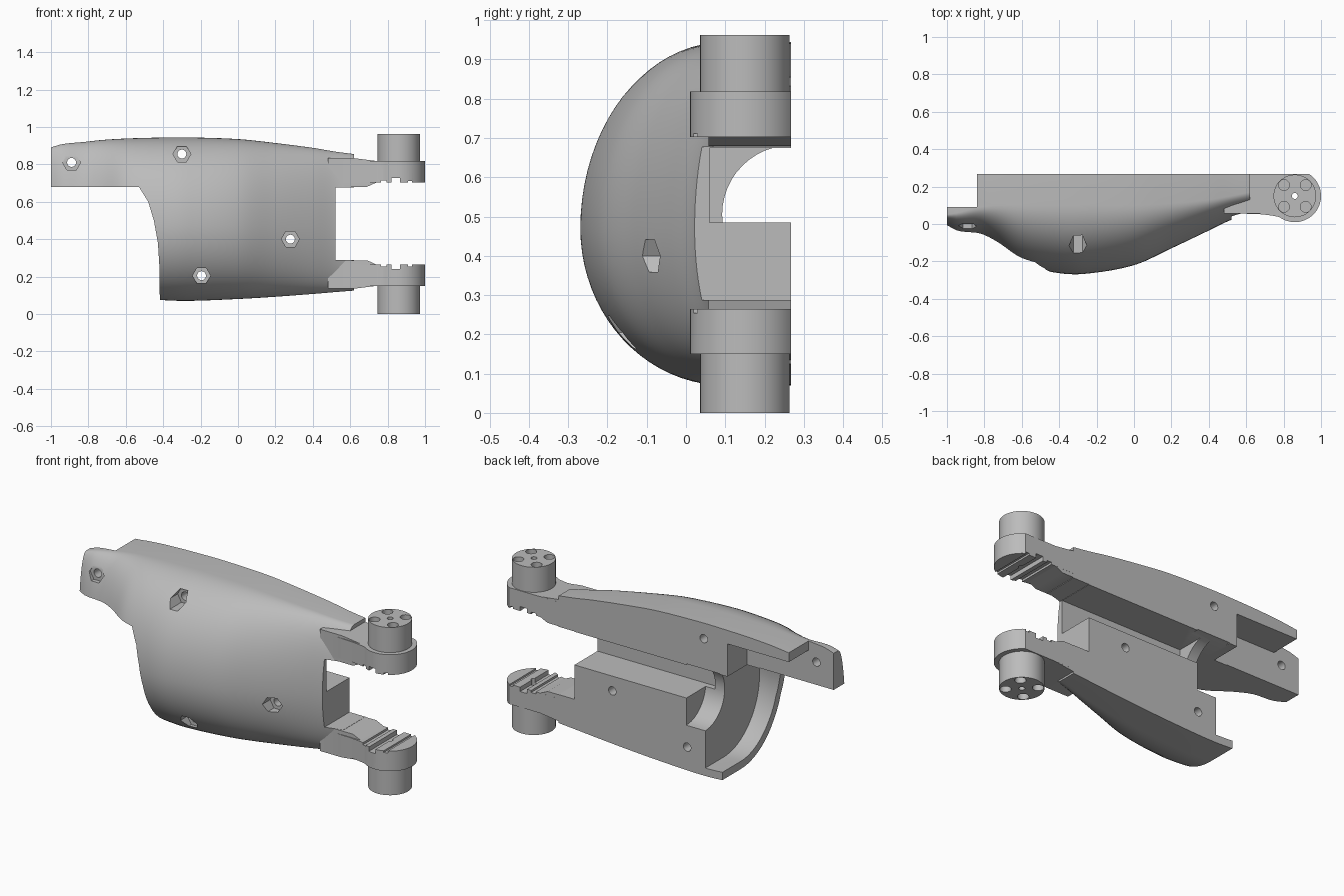
import bpy, bmesh
from math import cos, sin, pi
from mathutils import Vector

if "Cube" in bpy.data.objects:
    bpy.data.objects.remove(bpy.data.objects["Cube"])

grey = bpy.data.materials.new("plain_grey")
grey.use_nodes = True
grey.diffuse_color = (0.5, 0.5, 0.5, 1)
grey.node_tree.nodes["Principled BSDF"].inputs["Base Color"].default_value = (0.5, 0.5, 0.5, 1)

BACK = 0.268
MID_Z = 0.47


def finish(name, bm):
    bmesh.ops.recalc_face_normals(bm, faces=bm.faces[:])
    mesh = bpy.data.meshes.new(name)
    bm.to_mesh(mesh)
    bm.free()
    obj = bpy.data.objects.new(name, mesh)
    bpy.context.collection.objects.link(obj)
    mesh.materials.append(grey)
    return obj


def loft(name, rings):
    """Closed solid through rings that share a point count."""
    bm = bmesh.new()
    loops = [[bm.verts.new(p) for p in ring] for ring in rings]
    n = len(loops[0])
    for a, b in zip(loops, loops[1:]):
        for i in range(n):
            j = (i + 1) % n
            bm.faces.new((a[i], a[j], b[j], b[i]))
    bm.faces.new(loops[0])
    bm.faces.new(loops[-1])
    return finish(name, bm)


def box(name, x, y, z):
    ring = lambda px: [(px, y[0], z[0]), (px, y[1], z[0]), (px, y[1], z[1]), (px, y[0], z[1])]
    return loft(name, [ring(x[0]), ring(x[1])])


def rod(name, axis, centre, r, lo, hi, sides=32, turn=0.0):
    """Prism along axis; centre holds the other two coordinates in order."""
    rings = []
    for h in (lo, hi):
        ring = []
        for i in range(sides):
            a = 2 * pi * i / sides + turn
            p = [centre[0] + r * cos(a), centre[1] + r * sin(a)]
            p.insert("xyz".index(axis), h)
            ring.append(p)
        rings.append(ring)
    return loft(name, rings)


def combine(obj, tools, operation="DIFFERENCE"):
    bpy.context.view_layer.objects.active = obj
    for tool in tools:
        mod = obj.modifiers.new("cut", "BOOLEAN")
        mod.operation = operation
        mod.solver = "EXACT"
        mod.object = tool
        bpy.ops.object.modifier_apply(modifier=mod.name)
        bpy.data.objects.remove(tool)


def smooth(obj, degrees=30):
    bpy.ops.object.select_all(action="DESELECT")
    obj.select_set(True)
    bpy.context.view_layer.objects.active = obj
    bpy.ops.object.shade_smooth_by_angle(angle=degrees * pi / 180)


# Body stations: x, front y, y where the curve ends, bottom z, top z
stations = [Vector(s) for s in (
    (-1.0, -0.015, 0.05, 0.15, 0.89), (-0.94, -0.05, 0.06, 0.15, 0.908),
    (-0.82, -0.07, 0.09, 0.12, 0.92), (-0.73, -0.12, 0.1, 0.1, 0.93),
    (-0.6, -0.215, 0.1, 0.09, 0.938), (-0.42, -0.26, 0.1, 0.075, 0.943),
    (-0.27, -0.267, 0.1, 0.07, 0.944), (0.0, -0.22, 0.1, 0.08, 0.935),
    (0.2, -0.13, 0.11, 0.092, 0.914), (0.4, -0.035, 0.13, 0.107, 0.888),
    (0.52, 0.022, 0.15, 0.117, 0.868), (0.62, 0.05, 0.17, 0.125, 0.855))]


def station(x):
    """Smooth interpolation between the listed stations."""
    k = max(i for i in range(len(stations) - 1) if stations[i][0] <= x + 1e-6)
    a, b = stations[k], stations[k + 1]
    before, after = stations[max(k - 1, 0)], stations[min(k + 2, len(stations) - 1)]
    w = b[0] - a[0]
    t = (x - a[0]) / w
    ma = (b - before) * (w / (b[0] - before[0]))
    mb = (after - a) * (w / (after[0] - a[0]))
    return (a * (2 * t**3 - 3 * t**2 + 1) + ma * (t**3 - 2 * t**2 + t)
            + b * (3 * t**2 - 2 * t**3) + mb * (t**3 - t**2))


def section(x, wall=0.0, back=BACK, ceiling=9.0):
    _, front, end, low, high = station(x)
    ring = [(x, back, low + wall)]
    for i in range(41):
        a = -pi / 2 + pi * i / 40
        rz = (high if a > 0 else 2 * MID_Z - low) - MID_Z - wall
        ring.append((x, end - (end - front - wall) * cos(a), min(MID_Z + rz * sin(a), ceiling)))
    ring.append((x, back, min(high - wall, ceiling)))
    return ring


# Curved body
body = loft("forearm_shell", [section(-1 + 1.62 * i / 64) for i in range(65)])

# Lower end cut away, leaving the upper tail
outline = ((-1.2, 0.68), (-0.53, 0.68), (-0.48, 0.6), (-0.45, 0.5),
           (-0.428, 0.38), (-0.42, 0.25), (-0.415, -0.2), (-1.2, -0.2))
end_cut = loft("end_cut", [[(x, y, z) for x, z in outline] for y in (-0.6, 0.6)])
cavity = loft("cavity", [section(-0.65 + 0.34 * i / 12, 0.045, 0.4, 0.677) for i in range(13)])
combine(body, [
    end_cut,
    cavity,
    rod("wrist_bore", "x", (BACK, 0.505), 0.176, -0.4, -0.19, 48),
    box("back_channel", (-0.25, 0.8), (0.06, 0.5), (0.485, 0.675)),
    box("fork_gap", (0.52, 0.9), (-0.5, 0.5), (0.288, 0.677)),
    box("tail_pocket", (-1.2, -0.45), (0.09, 0.5), (0.5, 0.865)),
    box("tail_step", (-1.2, -0.84), (0.09, 0.5), (0.5, 1.2)),
])

# Screw holes with hexagonal recesses: x, z, recess floor y
for x, z, floor in ((-0.89, 0.81, 0.0), (-0.3, 0.855, -0.05),
                    (-0.195, 0.205, -0.11), (0.28, 0.4, -0.04)):
    combine(body, [rod("hex_recess", "y", (x, z), 0.048, -0.6, floor, 6),
                   rod("screw_hole", "y", (x, z), 0.024, -0.6, 0.6, 16)])
smooth(body)

# Fork arms with round ends, bearing knobs and grooved inner faces
cx, cy, r = 0.86, 0.15, 0.14


def arm_outline(z):
    pts = [(0.5, BACK), (0.5, 0.07), (0.6, 0.055), (0.68, 0.052), (0.74, 0.045)]
    pts += [(cx + r * cos(a), min(cy + r * sin(a), BACK))
            for a in (-2.2 + (2.2 + 1.0) * i / 28 for i in range(29))]
    return [(x, y, z) for x, y in pts]


def build_arm(name, inner, outer, tip):
    up = 1 if tip > outer else -1
    arm = loft(name + "_arm", [arm_outline(inner), arm_outline(outer)])
    root_profile = ((0.48, inner - up * 0.022), (0.69, inner - up * 0.022),
                    (0.76, inner + up * 0.01), (0.74, outer), (0.62, outer + up * 0.015),
                    (0.48, outer + up * 0.015))
    root = loft("root", [[(x, y, z) for x, z in root_profile] for y in (0.057, BACK - 0.0005)])
    combine(arm, [root], "UNION")
    grooves = [box("groove", (x, x + w), (-0.1, 0.5), sorted((inner - up * 0.06, inner + up * d)))
               for x, w, d in ((0.765, 0.03, 0.012), (0.82, 0.045, 0.025), (0.91, 0.02, 0.01))]
    centre_hole = rod("centre_hole", "z", (cx, cy), 0.016, -0.2, 1.2, 16)
    combine(arm, grooves + [centre_hole])
    smooth(arm)

    knob = rod(name + "_knob", "z", (cx, cy), 0.114, *sorted((outer - up * 0.005, tip)), 48)
    holes = [rod("knob_hole", "z", (cx + sx * 0.058, cy + sy * 0.058), 0.029,
                 *sorted((tip - up * 0.06, tip + up * 0.1)), 20)
             for sx in (-1, 1) for sy in (-1, 1)]
    holes.append(rod("centre_hole", "z", (cx, cy), 0.016, -0.2, 1.2, 16))
    combine(knob, holes)
    smooth(knob)


build_arm("upper", 0.702, 0.818, 0.962)
build_arm("lower", 0.265, 0.15, 0.0)
